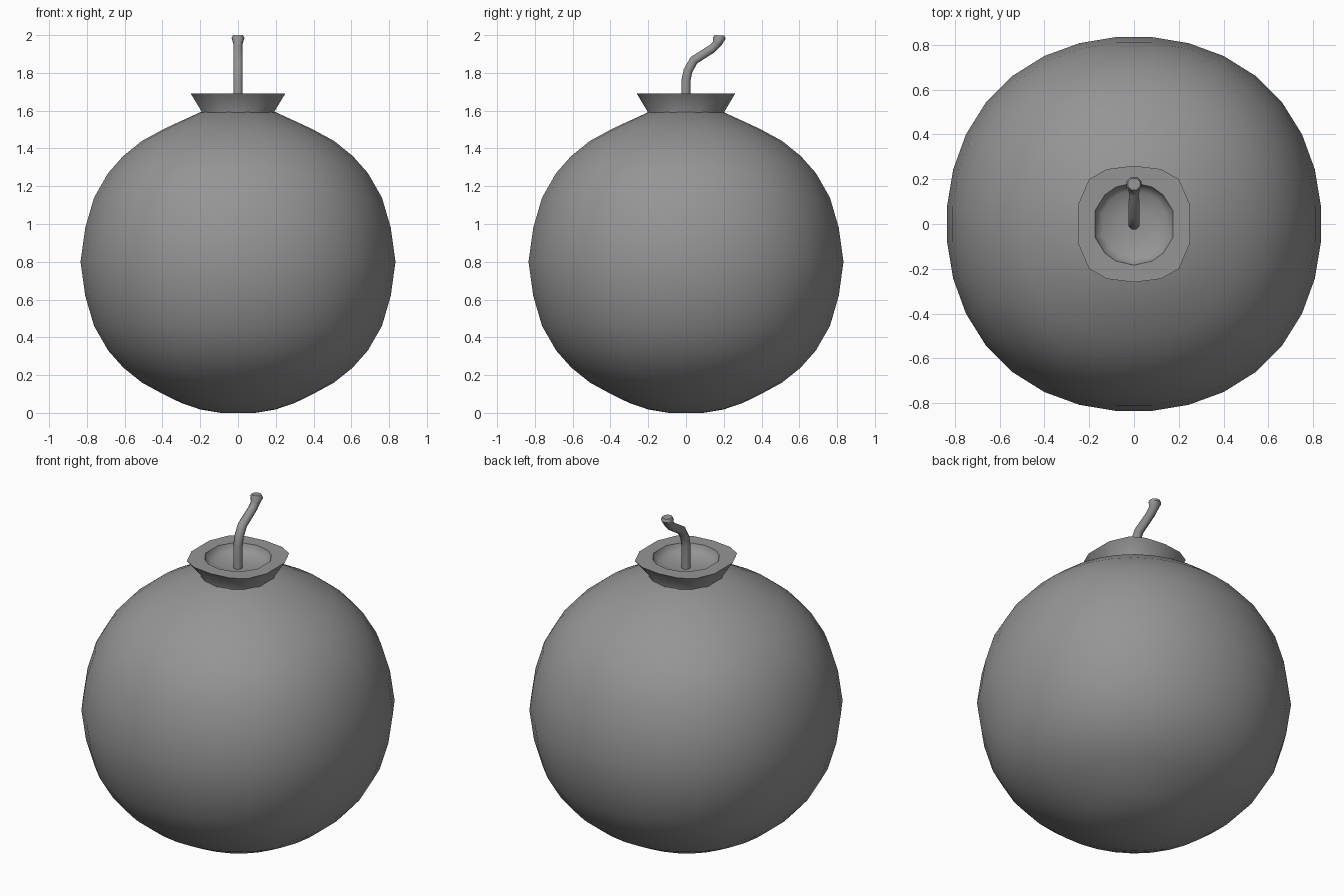
import bpy, bmesh, math
from mathutils import Vector

if "Cube" in bpy.data.objects:
    bpy.data.objects.remove(bpy.data.objects["Cube"])

dark = bpy.data.materials.new("dark_iron")
dark.diffuse_color = (0.3, 0.3, 0.3, 1)
dark.use_nodes = True
dark.node_tree.nodes["Principled BSDF"].inputs["Base Color"].default_value = dark.diffuse_color


def loft(name, rings, angle=40):
    """Skin a list of equal-length point rings into one capped smooth object."""
    bm = bmesh.new()
    loops = [[bm.verts.new(p) for p in ring] for ring in rings]
    n = len(loops[0])
    for a, b in zip(loops, loops[1:]):
        for i in range(n):
            j = (i + 1) % n
            bm.faces.new((a[i], a[j], b[j], b[i]))
    bm.faces.new(loops[0][::-1])
    bm.faces.new(loops[-1])
    bmesh.ops.recalc_face_normals(bm, faces=bm.faces)
    mesh = bpy.data.meshes.new(name)
    bm.to_mesh(mesh)
    bm.free()
    mesh.materials.append(dark)
    obj = bpy.data.objects.new(name, mesh)
    bpy.context.collection.objects.link(obj)
    bpy.ops.object.select_all(action='DESELECT')
    obj.select_set(True)
    bpy.context.view_layer.objects.active = obj
    bpy.ops.object.shade_smooth_by_angle(angle=math.radians(angle))
    return obj


def circle(r, z, n, offset=0.0, bulge=0.0):
    """Ring of n points; bulge swells it slightly along the diagonals."""
    pts = []
    for i in range(n):
        a = math.tau * (i + offset) / n
        k = r * (1 + bulge * math.sin(2 * a) ** 2)
        pts.append((k * math.cos(a), k * math.sin(a), z))
    return pts


# Round body, a revolved profile that is slightly squarish seen from above
profile = [(0.09, 0.0), (0.20, 0.018), (0.30, 0.052), (0.39, 0.095),
           (0.51, 0.16), (0.61, 0.24), (0.69, 0.33), (0.765, 0.46),
           (0.812, 0.62), (0.837, 0.80), (0.812, 0.98), (0.765, 1.14),
           (0.69, 1.27), (0.61, 1.36), (0.51, 1.44), (0.39, 1.505),
           (0.20, 1.592)]
loft("body", [circle(r, z, 32, 0.5, 0.022 if r > 0.25 else 0) for r, z in profile])

# Flared neck collar with a 14-sided outline and a shallow bowl
half = [(0, -0.26), (0.12, -0.245), (0.20, -0.20), (0.25, -0.085),
        (0.25, 0.085), (0.20, 0.20), (0.12, 0.245), (0, 0.26)]
outline = half + [(-x, y) for x, y in half[-2:0:-1]]


def collar_ring(s, z):
    return [(x * s, y * s, z) for x, y in outline]


def bowl_ring(r, z):
    return [(*(Vector(p).normalized() * r), z) for p in outline]


loft("neck_collar", [bowl_ring(0.205, 1.575), bowl_ring(0.205, 1.598),
                     collar_ring(1.0, 1.69), bowl_ring(0.184, 1.69),
                     bowl_ring(0.176, 1.665), bowl_ring(0.15, 1.645),
                     bowl_ring(0.07, 1.628)], angle=60)

# Bent fuse with a flared tip: y, z, radius, tilt of each section
path = [(0, 1.61, 0.026, 0), (0, 1.76, 0.026, 5), (0.010, 1.81, 0.026, 20),
        (0.042, 1.867, 0.026, 45), (0.138, 1.928, 0.025, 52),
        (0.165, 1.955, 0.026, 25), (0.177, 1.985, 0.036, 8),
        (0.178, 1.999, 0.028, 4)]
rings = []
for y, z, r, tilt in path:
    t = math.radians(tilt)
    rings.append([(px, y + py * math.cos(t), z - py * math.sin(t))
                  for px, py, _ in circle(r, 0, 8, 0.5)])
loft("fuse", rings, angle=50)
